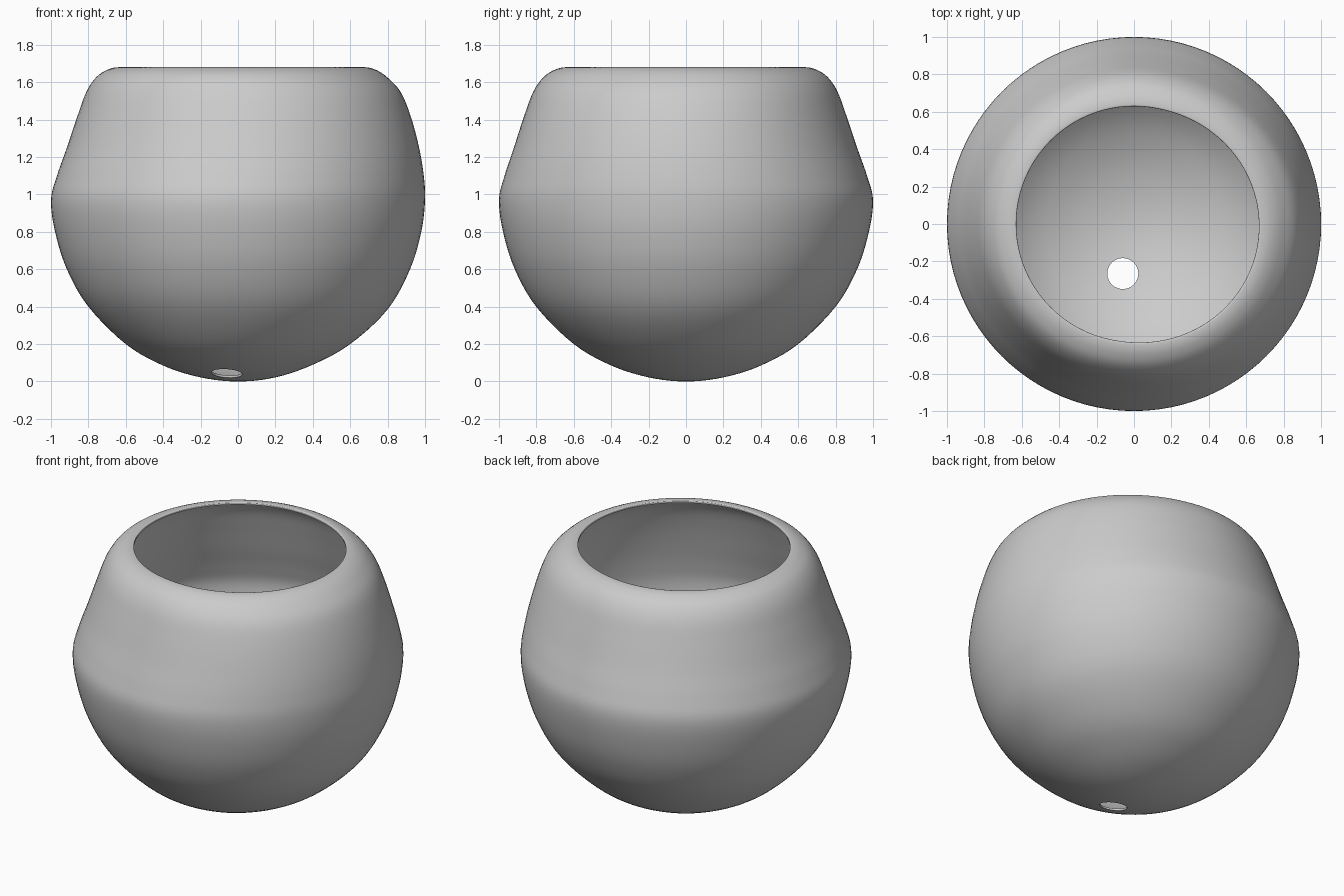
import bpy, bmesh, math
from mathutils import Vector

if "Cube" in bpy.data.objects:
    bpy.data.objects.remove(bpy.data.objects["Cube"])

SEGMENTS = 96
STEPS = 5

# (height, radius) pairs from the base to the rim, plain side and fuller side
PLAIN = [(0, 0), (.022, .2), (.085, .4), (.2, .6), (.4, .8), (.6, .915), (.8, .978),
         (.97, 1), (1.1, .968), (1.25, .915), (1.42, .858), (1.55, .81), (1.63, .755),
         (1.67, .69), (1.68, .635), (1.665, .63)]
FULL = [(0, 0), (.022, .2), (.09, .4), (.2, .6), (.385, .8), (.6, .92), (.8, .98),
        (.97, 1), (1.1, .994), (1.25, .97), (1.42, .925), (1.55, .87), (1.63, .795),
        (1.67, .73), (1.68, .675), (1.665, .67)]


def smooth_curve(points):
    """Catmull-Rom curve through the profile points."""
    p = [Vector(q) for q in points]
    p = [Vector((p[1].x, -p[1].y))] + p + [p[-1] * 2 - p[-2]]
    out = []
    for i in range(1, len(p) - 2):
        a, b, c, d = p[i - 1:i + 3]
        for k in range(STEPS):
            t = k / STEPS
            out.append(.5 * (2 * b + (c - a) * t + (2 * a - 5 * b + 4 * c - d) * t * t
                             + (3 * b - a - 3 * c + d) * t ** 3))
    return out + [p[-2]]


# Bowl: a turned shell whose shoulder swells on one side
plain, full = smooth_curve(PLAIN), smooth_curve(FULL)
bm = bmesh.new()
rings = []
for a, b in zip(plain[1:], full[1:]):
    ring = []
    for i in range(SEGMENTS):
        ang = math.tau * i / SEGMENTS
        w = max(0, math.cos(ang + .2)) ** 1.5
        z, r = a.lerp(b, w)
        ring.append(bm.verts.new((r * math.cos(ang), r * math.sin(ang), max(z, 0))))
    rings.append(ring)
base = bm.verts.new((0, 0, 0))
for i in range(SEGMENTS):
    j = (i + 1) % SEGMENTS
    bm.faces.new((base, rings[0][j], rings[0][i]))
    for lo, hi in zip(rings, rings[1:]):
        bm.faces.new((lo[i], lo[j], hi[j], hi[i]))
bmesh.ops.recalc_face_normals(bm, faces=bm.faces)
mesh = bpy.data.meshes.new("bowl")
bm.to_mesh(mesh)
bm.free()
bowl = bpy.data.objects.new("bowl", mesh)
bpy.context.collection.objects.link(bowl)

grey = bpy.data.materials.new("light grey")
grey.diffuse_color = (.6, .6, .6, 1)
grey.use_nodes = True
grey.node_tree.nodes["Principled BSDF"].inputs["Base Color"].default_value = grey.diffuse_color
mesh.materials.append(grey)

# Drain hole cutter
bpy.ops.mesh.primitive_cylinder_add(vertices=24, radius=.083, depth=.5,
                                    location=(-.06, -.265, .1))
cutter = bpy.context.object
cutter.name = "drain_hole_cutter"
cutter.hide_render = True

# Thin wall, then the drain hole
wall = bowl.modifiers.new("wall", 'SOLIDIFY')
wall.thickness = .012
wall.offset = -1
hole = bowl.modifiers.new("drain hole", 'BOOLEAN')
hole.operation = 'DIFFERENCE'
hole.solver = 'EXACT'
hole.object = cutter

bpy.ops.object.select_all(action='DESELECT')
bowl.select_set(True)
bpy.context.view_layer.objects.active = bowl
for name in ("wall", "drain hole"):
    bpy.ops.object.modifier_apply(modifier=name)
bpy.data.objects.remove(cutter)
bpy.ops.object.shade_smooth_by_angle(angle=math.radians(50))
